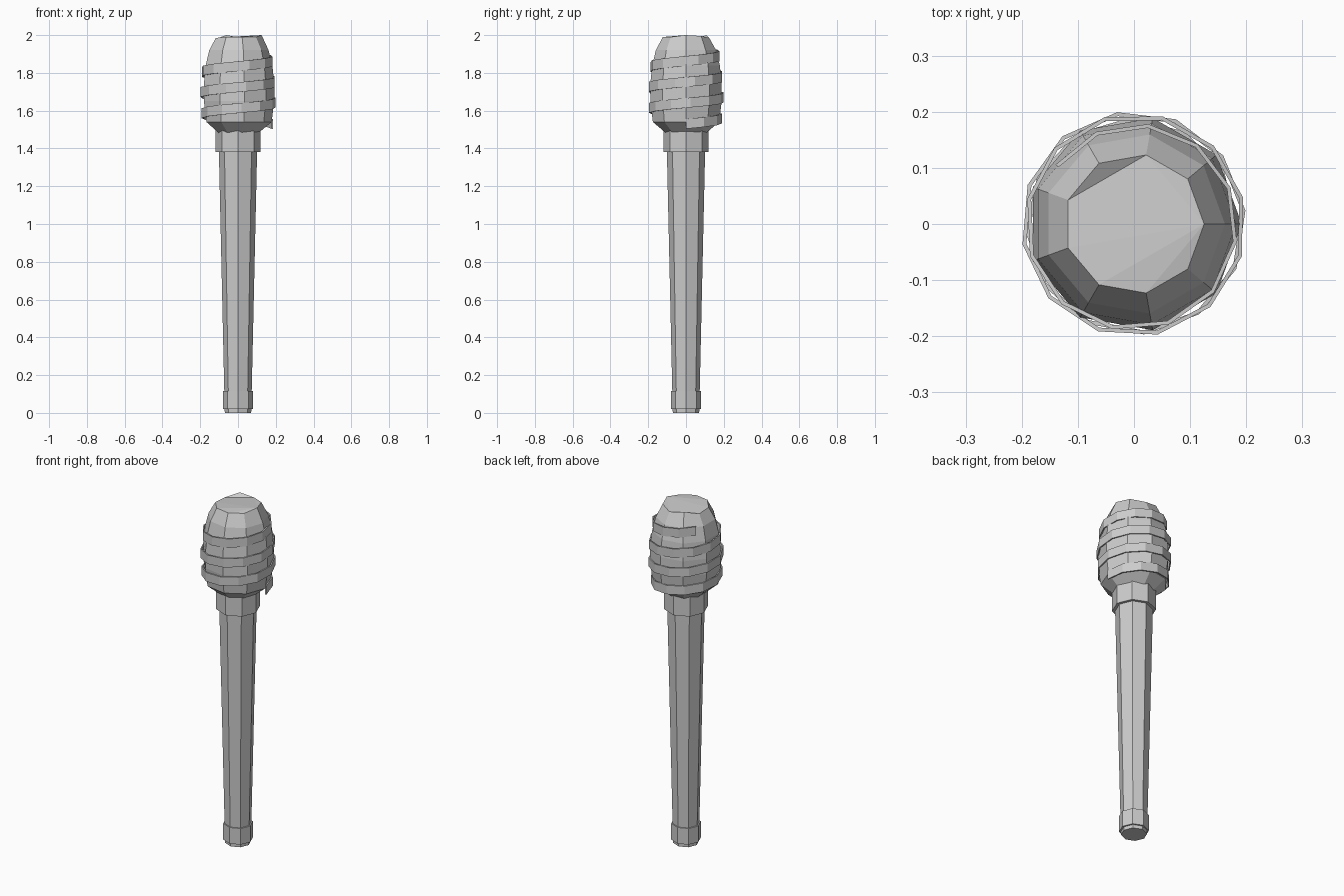
import bpy
import bmesh
from math import cos, sin, pi, radians

cube = bpy.data.objects.get("Cube")
if cube:
    bpy.data.objects.remove(cube, do_unlink=True)

grey = bpy.data.materials.new("plain_grey")
grey.use_nodes = True
COLOUR = (0.6, 0.6, 0.6, 1)
grey.diffuse_color = COLOUR
grey.node_tree.nodes["Principled BSDF"].inputs["Base Color"].default_value = COLOUR


def finish(name, bm):
    """Turn a bmesh into a flat-shaded grey object."""
    bmesh.ops.recalc_face_normals(bm, faces=bm.faces)
    mesh = bpy.data.meshes.new(name)
    bm.to_mesh(mesh)
    bm.free()
    mesh.materials.append(grey)
    obj = bpy.data.objects.new(name, mesh)
    bpy.context.collection.objects.link(obj)
    return obj


def bridge(bm, a, b):
    """Join two closed rings of vertices with quads."""
    n = len(a)
    for i in range(n):
        j = (i + 1) % n
        bm.faces.new((a[i], a[j], b[j], b[i]))


def lathe(name, sides, profile, rim_offsets=None):
    """Revolve (radius, z) points; the last ring may have an uneven rim."""
    bm = bmesh.new()
    rings = []
    for k, (r, z) in enumerate(profile):
        uneven = rim_offsets if rim_offsets and k == len(profile) - 1 else [0] * sides
        rings.append([bm.verts.new((r * cos(2 * pi * i / sides),
                                    r * sin(2 * pi * i / sides),
                                    z + uneven[i])) for i in range(sides)])
    for a, b in zip(rings, rings[1:]):
        bridge(bm, a, b)
    bm.faces.new(rings[0])
    top = rings[-1]
    if rim_offsets:
        # Facet the uneven top, with one raised corner folded up
        fold = 3
        bm.faces.new((top[fold - 1], top[fold], top[fold + 1]))
        rest = top[:fold] + top[fold + 1:]
        for i in range(1, len(rest) - 1):
            bm.faces.new((rest[0], rest[i], rest[i + 1]))
    else:
        bm.faces.new(top)
    return finish(name, bm)


# Handle: tapering octagonal shaft with a pommel ring and a collar
lathe("shaft", 8, [(0.07, 0), (0.102, 1.42)])
lathe("pommel_ring", 8, [(0.08, 0.02), (0.08, 0.115)])
lathe("collar", 8, [(0.118, 1.38), (0.118, 1.5)])

# Head: nine-sided bulb with a chipped top
lathe("head", 9,
      [(0.10, 1.475), (0.178, 1.54), (0.192, 1.65), (0.192, 1.74),
       (0.182, 1.84), (0.162, 1.92), (0.125, 1.985)],
      rim_offsets=[0.015, 0.01, 0, 0.015, -0.005, 0, 0.005, 0.005, 0.005])


def wrap_band(name, segments, turn, z_start, z_end, height, thickness):
    """Flat strip that winds upward around the head."""
    bm = bmesh.new()
    previous = None
    for k in range(segments + 1):
        t = k / segments
        angle = turn * t
        z = z_start + (z_end - z_start) * t
        bulge = 1 - (2 * t - 0.9) ** 2
        radius = 0.18 + 0.022 * bulge
        section = []
        for dr, dz in ((0, -1), (0, 1), (-thickness, 1), (-thickness, -1)):
            r = radius + dr
            section.append(bm.verts.new((r * cos(angle), r * sin(angle),
                                         z + dz * height / 2)))
        if previous:
            bridge(bm, previous, section)
        else:
            bm.faces.new(section)
        previous = section
    bm.faces.new(previous)
    return finish(name, bm)


# Cloth wrap: spiral band around the head
wrap_band("wrap_band", 40, radians(1223), 1.53, 1.907, 0.052, 0.007)
